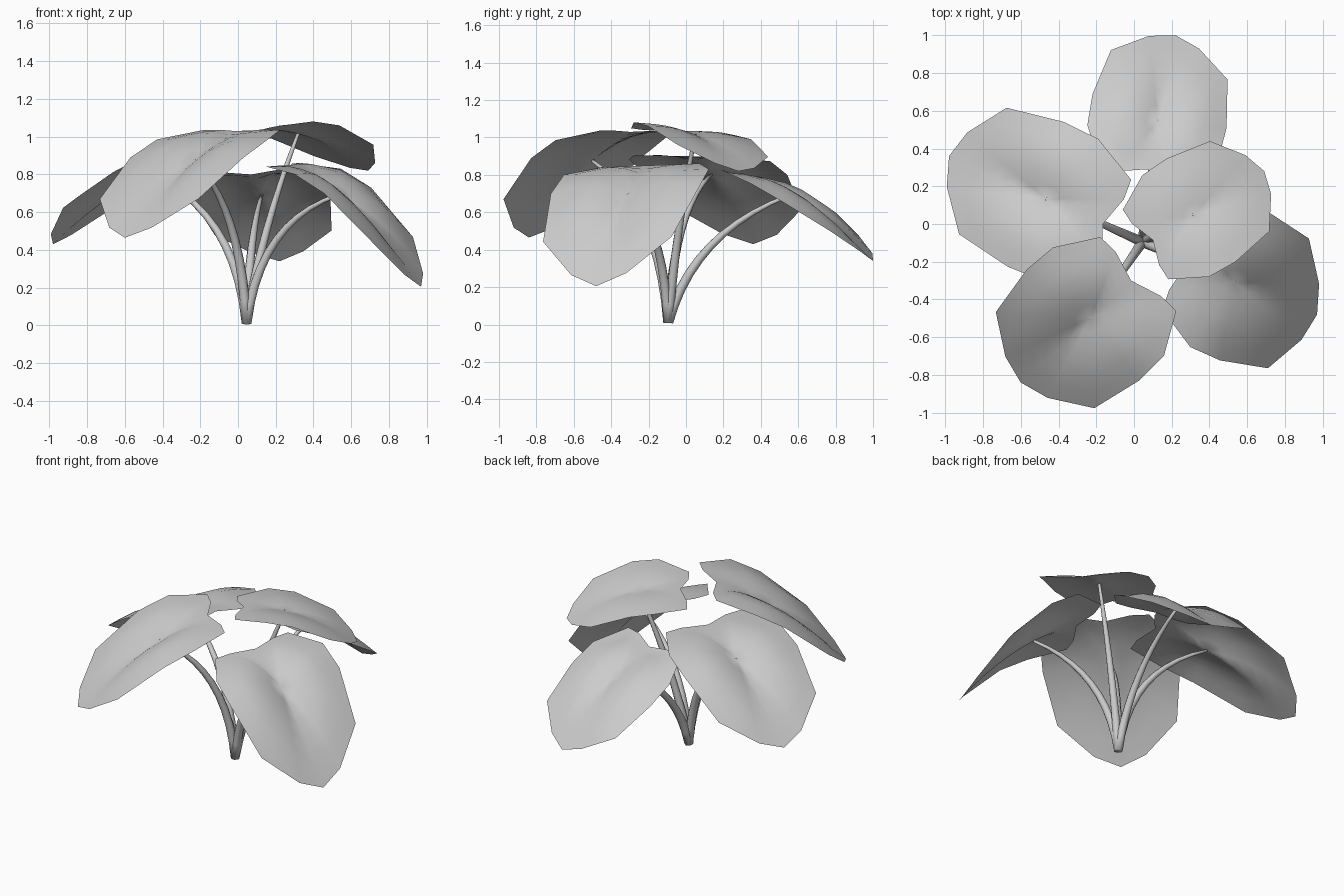
import bpy
import math
from mathutils import Vector

if "Cube" in bpy.data.objects:
    bpy.data.objects.remove(bpy.data.objects["Cube"])

# Half outline of a heart-shaped blade: u from notch (0) to tip (1), v sideways
HALF = [(-.065, .2), (-.065, .335), (.205, .49), (.436, .5), (.78, .435), (.948, .187)]
OUTLINE = [(0, 0)] + HALF + [(1, 0)] + [(u, -v) for u, v in reversed(HALF)]
HUB = (.37, 0)          # where the stem meets the blade
BASE = Vector((.045, -.095, .012))
RINGS = 6


def blade_point(u, v, notch, tip, across, z_left, z_right, camber, dip):
    """Blade surface: notch-tip line, arched both ways, with a midrib valley."""
    mid = notch[2] + .436 * (tip[2] - notch[2])
    hump = (z_left + z_right) / 2 - mid
    arch = u * (1 - u) / .246
    x = notch[0] + u * (tip[0] - notch[0]) + v * across[0]
    y = notch[1] + u * (tip[1] - notch[1]) + v * across[1]
    valley = max(0, 1 - abs(v) / .3) ** 1.5
    z = (notch[2] + u * (tip[2] - notch[2]) + arch * hump + v * (z_right - z_left)
         + max(arch, 0) * (camber * (1 - 4 * v * v) - dip * valley))
    return Vector((x, y, z))


def add_part(name, verts, faces):
    mesh = bpy.data.meshes.new(name)
    mesh.from_pydata(verts, [], faces)
    obj = bpy.data.objects.new(name, mesh)
    bpy.context.collection.objects.link(obj)
    for p in mesh.polygons:
        p.use_smooth = True


def leaf(name, *shape):
    # Concentric rings from the stem joint out to the outline
    n = len(OUTLINE)
    verts = [blade_point(*HUB, *shape)]
    for r in range(1, RINGS + 1):
        t = r / RINGS
        for u, v in OUTLINE:
            verts.append(blade_point(HUB[0] + t * (u - HUB[0]), t * v, *shape))
    faces = [(0, 1 + (i + 1) % n, 1 + i) for i in range(n)]
    for r in range(RINGS - 1):
        a, b = 1 + r * n, 1 + (r + 1) * n
        for i in range(n):
            j = (i + 1) % n
            faces.append((a + i, a + j, b + j, b + i))
    add_part(name, verts, faces)
    return verts[0]


def stem(name, end, lean, rise):
    # Tapered round tube on a quadratic arc
    d = end - BASE
    ctrl = BASE + Vector((d.x * lean, d.y * lean, d.z * rise))
    sides, steps = 8, 10
    verts, faces = [], []
    for k in range(steps + 1):
        t = k / steps
        p = BASE * (1 - t) ** 2 + ctrl * 2 * t * (1 - t) + end * t * t
        tan = ((ctrl - BASE) * (1 - t) + (end - ctrl) * t).normalized()
        side = tan.cross(Vector((-d.y, d.x, 0))).normalized()
        other = tan.cross(side)
        rad = .027 - .018 * t ** 1.6
        for s in range(sides):
            a = 2 * math.pi * s / sides
            verts.append(p + rad * (math.cos(a) * side + math.sin(a) * other))
    for k in range(steps):
        for s in range(sides):
            a, b = k * sides + s, k * sides + (s + 1) % sides
            faces.append((a, b, b + sides, a + sides))
    faces.append(tuple(reversed(range(sides))))
    faces.append(tuple(range(steps * sides, (steps + 1) * sides)))
    add_part(name, verts, faces)


# notch, tip, across vector, left/right edge heights, camber, midrib dip, stem lean and rise
LEAVES = {
    "back": ((.07, .29, .80), (.22, 1.0, .34), (.71, -.18), .63, .66, .10, .08, .2, .7),
    "left": ((-.165, .0, .90), (-.98, .36, .43), (.29, .77), .81, .80, .05, .08, .12, .75),
    "front": ((-.015, -.30, 1.03), (-.60, -.84, .465), (-.60, .585), .89, .89, .04, .09, .12, .72),
    "right": ((.28, -.21, .85), (.97, -.48, .205), (-.25, -.79), .73, .70, .04, .10, .15, .8),
    "top": ((.10, -.085, 1.035), (.69, .28, .82), (.36, -.55), .99, 1.06, .01, .03, .3, .5),
}
for label, (*shape, lean, rise) in LEAVES.items():
    joint = leaf(label + "_leaf", *shape)
    stem(label + "_stem", joint, lean, rise)
